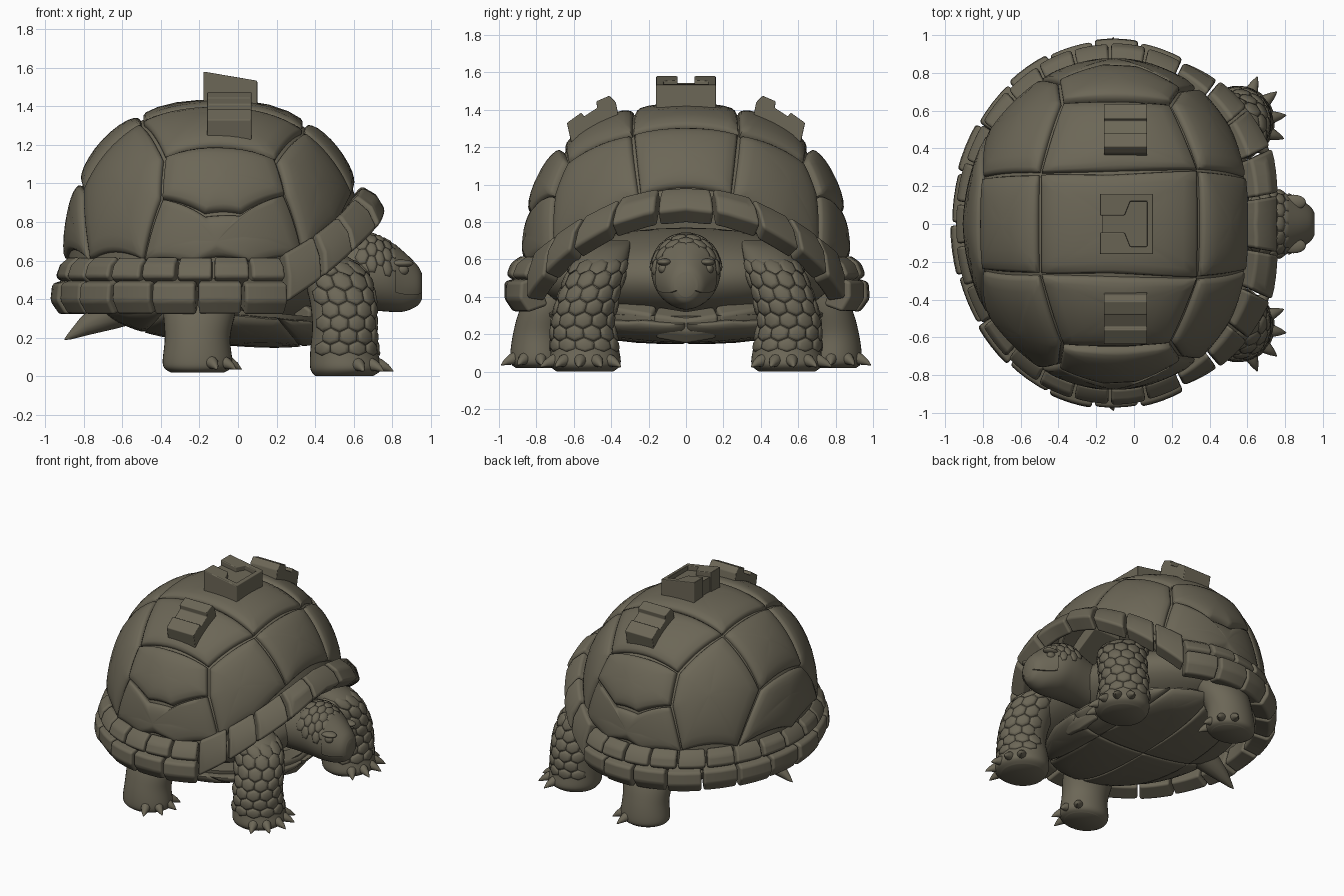
import bpy, bmesh, math
from mathutils import Vector as V

if "Cube" in bpy.data.objects:
    bpy.data.objects.remove(bpy.data.objects["Cube"])

olive = bpy.data.materials.new("olive grey")
olive.diffuse_color = (0.15, 0.135, 0.095, 1)
olive.use_nodes = True
olive.node_tree.nodes["Principled BSDF"].inputs["Base Color"].default_value = olive.diffuse_color

# ---------- helpers ----------
def make(name, verts, faces, bevel=0, angle=50):
    me = bpy.data.meshes.new(name)
    me.from_pydata([tuple(v) for v in verts], [], faces)
    bm = bmesh.new()
    bm.from_mesh(me)
    bmesh.ops.recalc_face_normals(bm, faces=bm.faces)
    bm.to_mesh(me)
    bm.free()
    me.materials.append(olive)
    me.shade_smooth()
    ob = bpy.data.objects.new(name, me)
    bpy.context.collection.objects.link(ob)
    if bevel:
        m = ob.modifiers.new("bevel", 'BEVEL')
        m.width, m.segments, m.limit_method = bevel, 3, 'ANGLE'
        m.harden_normals = True
    else:
        me.set_sharp_from_angle(angle=math.radians(angle))
    return ob

def skin(name, rings, cap0=True, cap1=True, **kw):
    """Join closed loops of equal length with quads."""
    n = len(rings[0])
    faces = [(r*n+i, r*n+(i+1) % n, (r+1)*n+(i+1) % n, (r+1)*n+i)
             for r in range(len(rings)-1) for i in range(n)]
    if cap0: faces.append(tuple(range(n)))
    if cap1: faces.append(tuple(range((len(rings)-1)*n, len(rings)*n)))
    return make(name, [p for r in rings for p in r], faces, **kw)

def ball(name, loc, s):
    rings = [[V(loc) + V((s[0]*math.sin(p)*math.cos(a), s[1]*math.sin(p)*math.sin(a), s[2]*math.cos(p)))
              for a in [math.tau*i/32 for i in range(32)]] for p in [math.pi*(j+.2)/20.4 for j in range(21)]]
    skin(name, rings)

def spike(name, base, tip, r):
    base, tip = V(base), V(tip)
    d = tip - base
    e1 = d.cross(V((0, 0, 1))).normalized()
    e2 = d.cross(e1).normalized()
    rings = [[base + d*t + V((0, 0, h*r)) + (e1*math.cos(a) + e2*math.sin(a))*r*k for a in [math.tau*i/12 for i in range(12)]]
             for t, k, h in ((0, 1, 0), (.35, .85, .15), (.7, .5, .15), (.92, .18, .03), (1, .03, 0))]
    skin(name, rings)

DOME = (V((-.11, 0, .5)), (.775, .85, .90), 0)
BELLY = (V((-.08, 0, .35)), (.62, .72, -.19), -.09)

def on_dome(u, v, k, fr):
    c, r, shear = fr
    ph, az = math.hypot(u, v), math.atan2(v, u)
    s, z = math.sin(ph), math.cos(ph)
    k *= (abs(s)**2.5 + abs(z)**2.5)**-.4
    p = c + V((r[0]*s*math.cos(az), r[1]*s*math.sin(az), r[2]*z))*k
    p.z += shear*p.x
    return p

def pol(az, ph):
    a, p = math.radians(az), math.radians(ph)
    return V((p*math.cos(a), p*math.sin(a)))

def plate(name, corners, fr, mid=None, lift=0):
    """Pillow-shaped scute over a polygon drawn on the flattened dome."""
    n = len(corners)
    mid = mid or sum(corners, V((0, 0)))/n
    edge = [corners[i].lerp(corners[(i+1) % n], j/10) for i in range(n) for j in range(10)]
    rings = []
    for d, f, o in ((.008, 1, -.04), (.012, 1, .004), (.02, 1, .018), (.04, 1, .028), (.05, .85, .035),
                    (.05, .6, .038), (.05, .3, .039), (.05, .03, .039)):
        rings.append([on_dome(*(mid + (p-mid)*f*max(.1, 1-d/(p-mid).length)), 1+o+(lift if o > .01 else 0), fr) for p in edge])
    skin(name, rings, cap0=False, angle=60)

def lerp_keys(keys, x):
    for a, b in zip(keys, keys[1:]):
        if x <= b[0]:
            t = (x-a[0])/(b[0]-a[0])
            return [p+(q-p)*t for p, q in zip(a[1:], b[1:])]
    return keys[-1][1:]

def blocks(name, cuts, keys, cx, rx, ry, thick, gap=.5):
    """Row of bevelled rim blocks between azimuth cuts."""
    for i, (a0, a1) in enumerate(zip(cuts, cuts[1:])):
        rings, t = [], thick*(1 + .2*(i % 2))
        for j in range(5):
            az = a0+gap + (a1-a0-2*gap)*j/4
            ur, uz, lr, lz = lerp_keys(keys, abs((az+180) % 360-180))
            nrm = V((uz-lz, (lr-ur)*.85)).normalized()
            sec = [(ur, uz, -.08), (ur, uz, t*.5), ((ur+lr)/2, (uz+lz)/2, t), (lr, lz, t*.6), (lr, lz, -.08)]
            c, s = math.cos(math.radians(az)), math.sin(math.radians(az))
            rings.append([V((cx + c*(r*rx + nrm.x*o), s*(r*ry + nrm.x*o), z + nrm.y*o)) for r, z, o in sec])
        skin(f"{name}_{i+1}", rings, bevel=.018)

def tube(rows, e1, e2):
    """Smooth surface function P(t, angle, offset) through centre/radius rows."""
    def f(t, a, off=0):
        i = min(int(t), len(rows)-2)
        w = t-i
        p = [rows[max(0, min(len(rows)-1, i+k))] for k in (-1, 0, 1, 2)]
        v = [.5*(2*q1 + (q2-q0)*w + (2*q0-5*q1+4*q2-q3)*w*w + (3*q1-q0-3*q2+q3)*w**3) for q0, q1, q2, q3 in zip(*p)]
        return V(v[:3]) + e1*(v[3]+off)*math.cos(a) + e2*(v[4]+off)*math.sin(a)
    return f

def tube_skin(name, f, n):
    skin(name, [[f(n*j/40, math.tau*i/40) for i in range(40)] for j in range(41)])

def scales(name, f, t0, t1, dt, around, ok, h=.012):
    """Honeycomb of raised scales on a tube."""
    vs, fs = [], []
    da = math.tau/around
    for r in range(int((t1-t0)/dt)+1):
        for c in range(around):
            t, a = t0+r*dt, (c+.5*(r % 2))*da
            if not ok(a): continue
            b = len(vs)
            for k, o in ((1, -.004), (.9, h*.6), (.55, h)):
                for m in range(6):
                    q = math.pi/6 + m*math.pi/3
                    vs.append(f(t+k*dt*.667*math.sin(q), a+k*da*.577*math.cos(q), o))
            fs += [(b+l*6+m, b+l*6+(m+1) % 6, b+l*6+6+(m+1) % 6, b+l*6+6+m) for l in (0, 1) for m in range(6)]
            fs.append(tuple(range(b+12, b+18)))
    make(name, vs, fs, angle=70)

# ---------- shell dome and its plates ----------
LIMIT = [(0, 64), (18, 66), (35, 72), (50, 82), (63, 90), (180, 90)]
rings = []
for j in range(1, 25):
    ring = []
    for i in range(96):
        az = 360*i/96
        q = pol(az, lerp_keys(LIMIT, abs((az+180) % 360-180))[0]*j/24)
        ring.append(on_dome(q.x, q.y, .995, DOME))
    rings.append(ring)
skin("shell_core", rings, cap1=False)

FT, BT, SF, SB = (30, 38.5), (148, 33.5), (62, 51), (115, 50)
FL, FS, HF, HB = (18, 63), (55, 83), (61, 63), (113, 64)
M1, M2, SL, BM, BL = (80, 69), (95, 69), (119, 84), (162, 61.5), (147, 84)
mir = lambda q: (-q[0], q[1])
for name, cs in {"top_plate": [FT, (90, 18), BT, mir(BT), (-90, 18), mir(FT)],
                 "front_plate": [FT, mir(FT), mir(FL), FL],
                 "back_plate": [BT, BM, mir(BM), mir(BT)],
                 "back_lower_plate": [BM, BL, (180, 84), mir(BL), mir(BM)]}.items():
    plate(name, [pol(*c) for c in cs], DOME)
for s, side in ((1, "left"), (-1, "right")):
    for name, cs in {"upper_plate": [FT, SF, SB, BT, (90, 18)], "side_plate": [SF, HF, M1, M2, HB, SB],
                     "lower_side_plate": [HF, FS, (75, 85), (100, 85), SL, HB, M2, M1],
                     "front_side_plate": [FT, SF, HF, FS, (36, 73), FL],
                     "back_side_plate": [BT, SB, HB, SL, BL, BM]}.items():
        plate(f"{side}_{name}", [pol(s*a, p) for a, p in cs], DOME,
              pol(s*90, 78) if name == "lower_side_plate" else None, .012 if name == "side_plate" else 0)

# ---------- rim: front arch, then two rows round sides and back ----------
ARCH = [(0, .95, .97, 1.10, .85), (11, .97, .96, 1.12, .83), (22, .99, .92, 1.15, .77), (37, 1.0, .82, 1.12, .64),
        (52, 1.0, .71, 1.08, .49), (64, 1.0, .63, 1.04, .38), (180, 1.0, .63, 1.04, .38)]
blocks("arch_block", [-64, -50, -37, -23, -9, 9, 23, 37, 50, 64], ARCH, -.11, .775, .89, .045)
blocks("upper_rim_block", [64+232*i/17 for i in range(18)],
       [(0, .965, .61, 1.055, .50), (180, .965, .61, 1.055, .50)], -.11, .775, .89, .038)
blocks("lower_rim_block", [64+232*i/14 for i in range(15)],
       [(0, 1.06, .49, 1.0, .33), (180, 1.06, .49, 1.0, .33)], -.11, .775, .89, .058)

# ---------- underside ----------
ball("body", (-.11, 0, .5), (.66, .79, .27))
skin("belly_core", [[on_dome(*pol(360*i/64, 88*j/16), .96, BELLY) for i in range(64)] for j in range(1, 17)])
us = [-1.35, -.65, 0, .65, 1.35]
for s, side in ((1, "left"), (-1, "right")):
    for i, (a, b) in enumerate(zip(us, us[1:])):
        w = lambda u: s*math.sqrt(1.42**2-u*u)
        plate(f"{side}_belly_plate_{i+1}", [V((a, 0)), V((b, 0)), V((b, w(b))), V(((a+b)/2, w((a+b)/2))), V((a, w(a)))], BELLY)
blocks("belly_front_block", [-42, -16, 16, 42], [(0, .98, .29, .90, .16), (45, .98, .36, .9, .24), (180, .98, .36, .9, .24)],
       -.08, .60, .64, .04)

# ---------- legs with claws ----------
X, Y, Z = V((1, 0, 0)), V((0, 1, 0)), V((0, 0, 1))
for s, side in ((1, "left"), (-1, "right")):
    front = [(.55, .54, 0, .15, .15), (.56, .54, .04, .185, .19), (.55, .54, .13, .175, .18), (.55, .55, .26, .165, .165),
             (.54, .52, .40, .17, .16), (.49, .47, .55, .17, .15), (.36, .42, .66, .13, .12), (.22, .38, .70, .08, .08)]
    f = tube([(x, s*y, z, a, b) for x, y, z, a, b in front], X, Y)
    tube_skin(f"{side}_front_leg", f, 7)
    scales(f"{side}_front_leg_scales", f, 2.1, 5.2, .5, 11, lambda a: math.cos(a-s*.5) > -.45)
    for i, a in enumerate((-48, -20, 8, 38, 68)):
        c, d = math.cos(math.radians(a)), s*math.sin(math.radians(a))
        spike(f"{side}_front_claw_{i+1}", (.56+.14*c, s*.54+.15*d, .065), (.56+.25*c, s*.54+.26*d, .025), .038)
    hind = [(-.21, .79, .02, .14, .12), (-.21, .79, .06, .18, .15), (-.21, .78, .2, .17, .145),
            (-.2, .72, .35, .19, .16), (-.2, .6, .5, .2, .18)]
    g = tube([(x, s*y, z, a, b) for x, y, z, a, b in hind], X, Y)
    tube_skin(f"{side}_hind_leg", g, 4)
    for i, a in enumerate((-40, -5, 30, 65)):
        c, d = math.cos(math.radians(a)), s*math.sin(math.radians(a))
        spike(f"{side}_hind_claw_{i+1}", (-.2+.13*c, s*.79+.12*d, .075), (-.2+.22*c, s*.79+.22*d, .035), .036)

# ---------- head and tail ----------
h = tube([(.30, 0, .48, .14, .14), (.52, 0, .52, .165, .17), (.67, 0, .54, .185, .195), (.77, 0, .52, .175, .185),
          (.86, 0, .485, .13, .15), (.93, 0, .465, .085, .10), (.955, 0, .46, .05, .06)], Y, Z)
tube_skin("head", h, 6)
scales("head_scales", h, 1.8, 3.9, .42, 14, lambda a: math.sin(a) > .15, .01)
skin("upper_beak", [[h(3.5+2.5*j/12, math.radians(-22+224*i/24), .011) for i in range(25)] for j in range(13)])
for s, side in ((1, "left"), (-1, "right")):
    ball(f"{side}_eye", (.85, s*.122, .55), (.035, .025, .028))
    ball(f"{side}_brow", (.845, s*.115, .585), (.065, .04, .02))
spike("tail", (-.55, 0, .37), (-.9, 0, .19), .10)

# ---------- blocks on top of the shell ----------
half = [(.10, .16), (-.18, .16), (-.18, .045), (-.05, .045), (-.02, .12), (.07, .12)]
key = half + [(x, -y) for x, y in reversed(half)]
top = lambda x: 1.55 - .17*x
skin("top_mount", [[V((x, y, 1.38)) for x, y in key], [V((x, y, top(x))) for x, y in key]], bevel=.006)
base = [(-.17, -.15), (.09, -.15), (.09, .15), (-.17, .15)]
skin("top_mount_floor", [[V((x, y, 1.36)) for x, y in base], [V((x, y, top(x)-.035)) for x, y in base]])
prof = [(.34, 1.26), (.375, 1.44), (.41, 1.475), (.48, 1.445), (.475, 1.41), (.545, 1.365), (.56, 1.385), (.637, 1.33), (.59, 1.12)]
for s, side in ((1, "left"), (-1, "right")):
    skin(f"{side}_mount", [[V((x, s*y, z)) for y, z in prof] for x in (-.16, .07)], bevel=.006)
